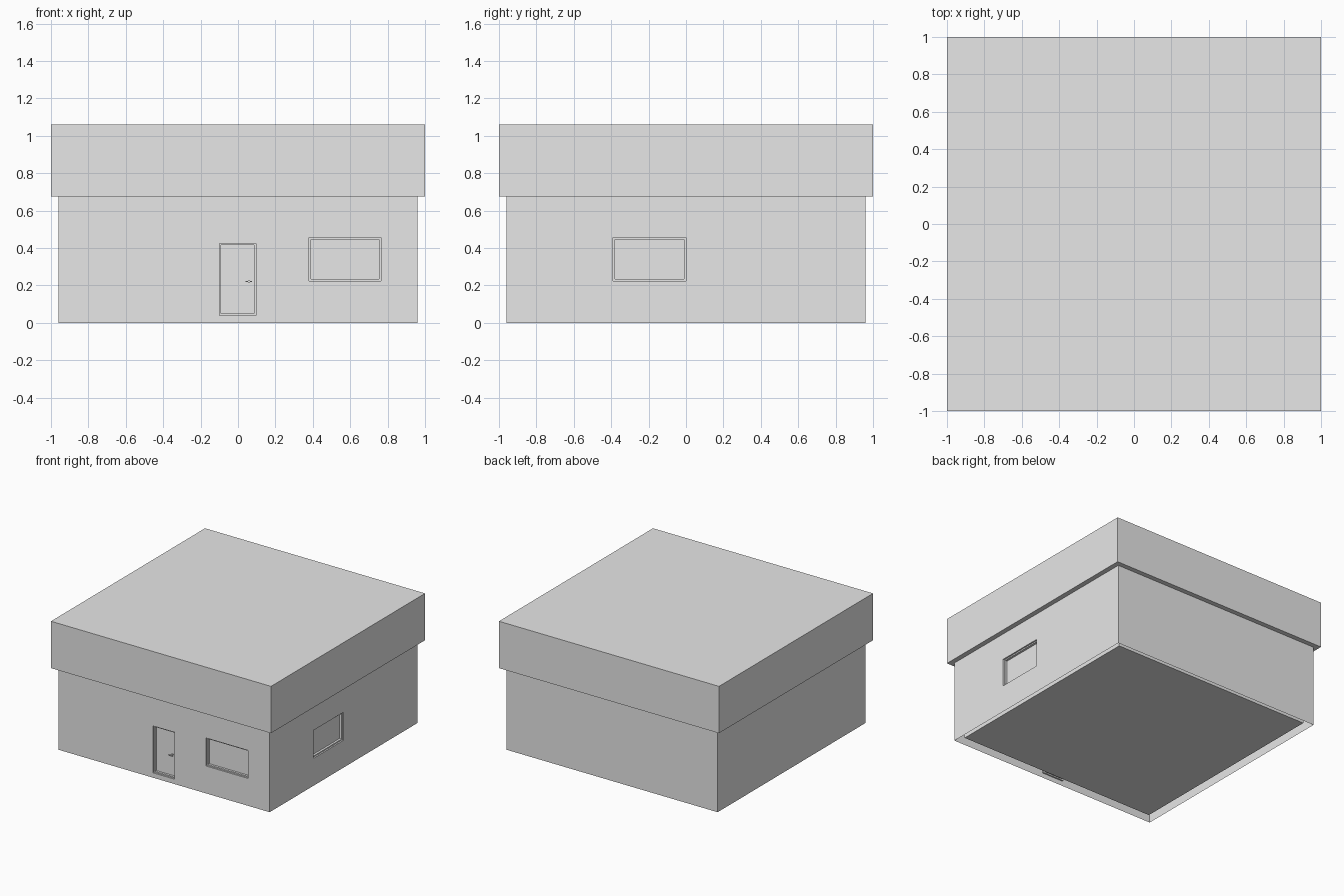
import bpy
import bmesh
from math import pi
from mathutils import Matrix, Vector

old = bpy.data.objects.get("Cube")
if old:
    bpy.data.objects.remove(old, do_unlink=True)

grey = bpy.data.materials.new("light_grey")
grey.use_nodes = True
grey.diffuse_color = (0.8, 0.8, 0.8, 1)
grey.node_tree.nodes["Principled BSDF"].inputs["Base Color"].default_value = (0.8, 0.8, 0.8, 1)

HALF = 0.96       # half width of the walls
WALL_TOP = 0.675
ROOF_TOP = 1.06


def finish(name, bm, matrix=Matrix()):
    mesh = bpy.data.meshes.new(name)
    bm.to_mesh(mesh)
    bm.free()
    mesh.transform(matrix)
    mesh.materials.append(grey)
    obj = bpy.data.objects.new(name, mesh)
    bpy.context.collection.objects.link(obj)
    return obj


def box(name, lo, hi):
    lo, hi = Vector(lo), Vector(hi)
    bm = bmesh.new()
    bmesh.ops.create_cube(bm, size=1)
    bmesh.ops.scale(bm, vec=hi - lo, verts=bm.verts)
    bmesh.ops.translate(bm, vec=(lo + hi) / 2, verts=bm.verts)
    return finish(name, bm)


def wall(name, turn, openings=()):
    """Flat wall facing -y before turning, with rectangular holes."""
    xs = sorted({-HALF, HALF} | {x for o in openings for x in o[:2]})
    zs = sorted({0, WALL_TOP} | {z for o in openings for z in o[2:]})
    bm = bmesh.new()
    for x0, x1 in zip(xs, xs[1:]):
        for z0, z1 in zip(zs, zs[1:]):
            cx, cz = (x0 + x1) / 2, (z0 + z1) / 2
            if any(a < cx < b and c < cz < d for a, b, c, d in openings):
                continue
            corners = ((x0, z0), (x1, z0), (x1, z1), (x0, z1))
            bm.faces.new([bm.verts.new((x, -HALF, z)) for x, z in corners])
    bmesh.ops.remove_doubles(bm, verts=bm.verts, dist=0.0001)
    bmesh.ops.dissolve_limit(bm, angle_limit=0.01, verts=bm.verts, edges=bm.edges)
    finish(name, bm, Matrix.Rotation(turn, 4, "Z"))


def recess(name, turn, opening):
    """Stepped frame and back panel, lofted through nested rectangles."""
    a, b, c, d = opening
    bm = bmesh.new()
    last = None
    for inset, depth in ((0, 0), (0, 0.012), (0.01, 0.012), (0.01, 0.03)):
        a1, b1, c1, d1 = a + inset, b - inset, c + inset, d - inset
        ring = [bm.verts.new((x, depth - HALF, z))
                for x, z in ((a1, c1), (b1, c1), (b1, d1), (a1, d1))]
        if last:
            for i in range(4):
                j = (i + 1) % 4
                bm.faces.new((last[i], last[j], ring[j], ring[i]))
        last = ring
    bm.faces.new(last)
    finish(name, bm, Matrix.Rotation(turn, 4, "Z"))


# Walls with their door and windows
door = (-0.1, 0.095, 0.04, 0.425)
front_window = (0.38, 0.765, 0.225, 0.455)
side_window = (-0.39, 0, 0.225, 0.455)
wall("front_wall", 0, (door, front_window))
wall("right_hand_wall", pi / 2, (side_window,))
wall("back_wall", pi)
wall("left_hand_wall", -pi / 2)
recess("door", 0, door)
recess("front_window", 0, front_window)
recess("side_window", pi / 2, side_window)

# Lever handle on the door
box("handle_stem", (0.053, -0.955, 0.217), (0.063, -0.93, 0.227))
box("handle_lever", (0.04, -0.96, 0.219), (0.075, -0.953, 0.225))

# Inner room whose floor sits just above the ground, leaving a hollow wall
box("inner_room", (-0.905, -0.905, 0.02), (0.905, 0.905, WALL_TOP))

# Overhanging flat roof block
box("roof", (-1, -1, WALL_TOP), (1, 1, ROOF_TOP))
